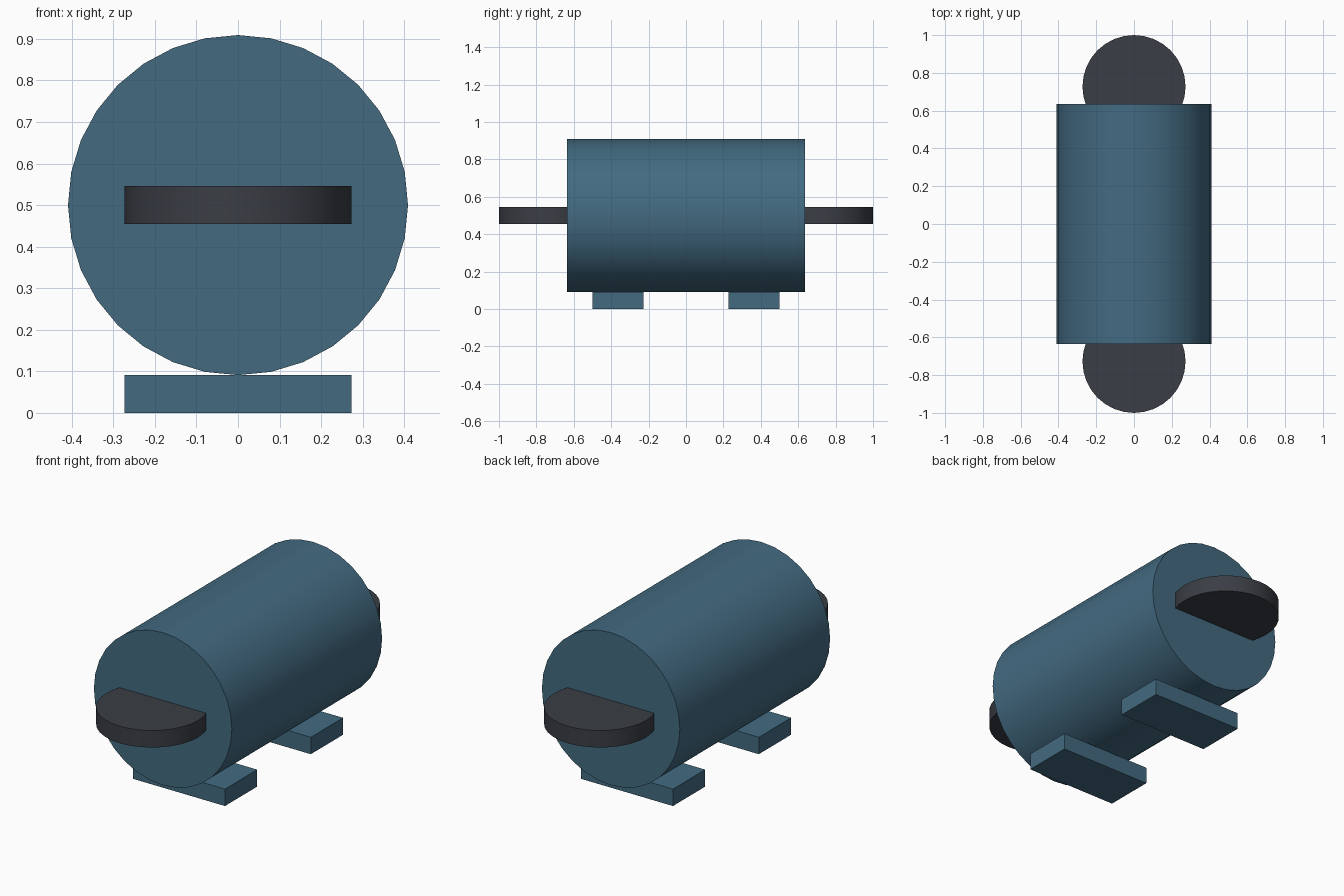
import bpy, math

if "Cube" in bpy.data.objects:
    bpy.data.objects.remove(bpy.data.objects["Cube"])

U = 1 / 22  # base module of the model


def material(name, rgb):
    m = bpy.data.materials.new(name)
    m.diffuse_color = (*rgb, 1)
    m.use_nodes = True
    m.node_tree.nodes["Principled BSDF"].inputs["Base Color"].default_value = m.diffuse_color
    return m


blue = material("steel blue", (0.056, 0.145, 0.22))
dark = material("dark grey", (0.042, 0.047, 0.058))


def finish(name, mat):
    ob = bpy.context.object
    ob.name = name
    ob.data.materials.append(mat)
    return ob


def cylinder(name, mat, radius, depth, loc, rot=(0, 0, 0)):
    bpy.ops.mesh.primitive_cylinder_add(vertices=32, radius=radius, depth=depth,
                                        location=loc, rotation=rot)
    ob = finish(name, mat)
    bpy.ops.object.transform_apply(location=False, rotation=True, scale=True)
    bpy.ops.object.shade_smooth_by_angle(angle=math.radians(30))
    return ob


# Horizontal drum
cylinder("drum_body", blue, 9 * U, 28 * U, (0, 0, 11 * U), (math.pi / 2, 0, 0))

for side, s in (("front", -1), ("back", 1)):
    # Flat round tab half sunk into the drum end
    cylinder(side + "_end_disc", dark, 6 * U, 2 * U, (0, s * 16 * U, 11 * U))
    # Rectangular foot block
    bpy.ops.mesh.primitive_cube_add(size=1, location=(0, s * 8 * U, U))
    foot = finish(side + "_foot", blue)
    foot.scale = (12 * U, 6 * U, 2 * U)
    bpy.ops.object.transform_apply(location=False, rotation=False, scale=True)
